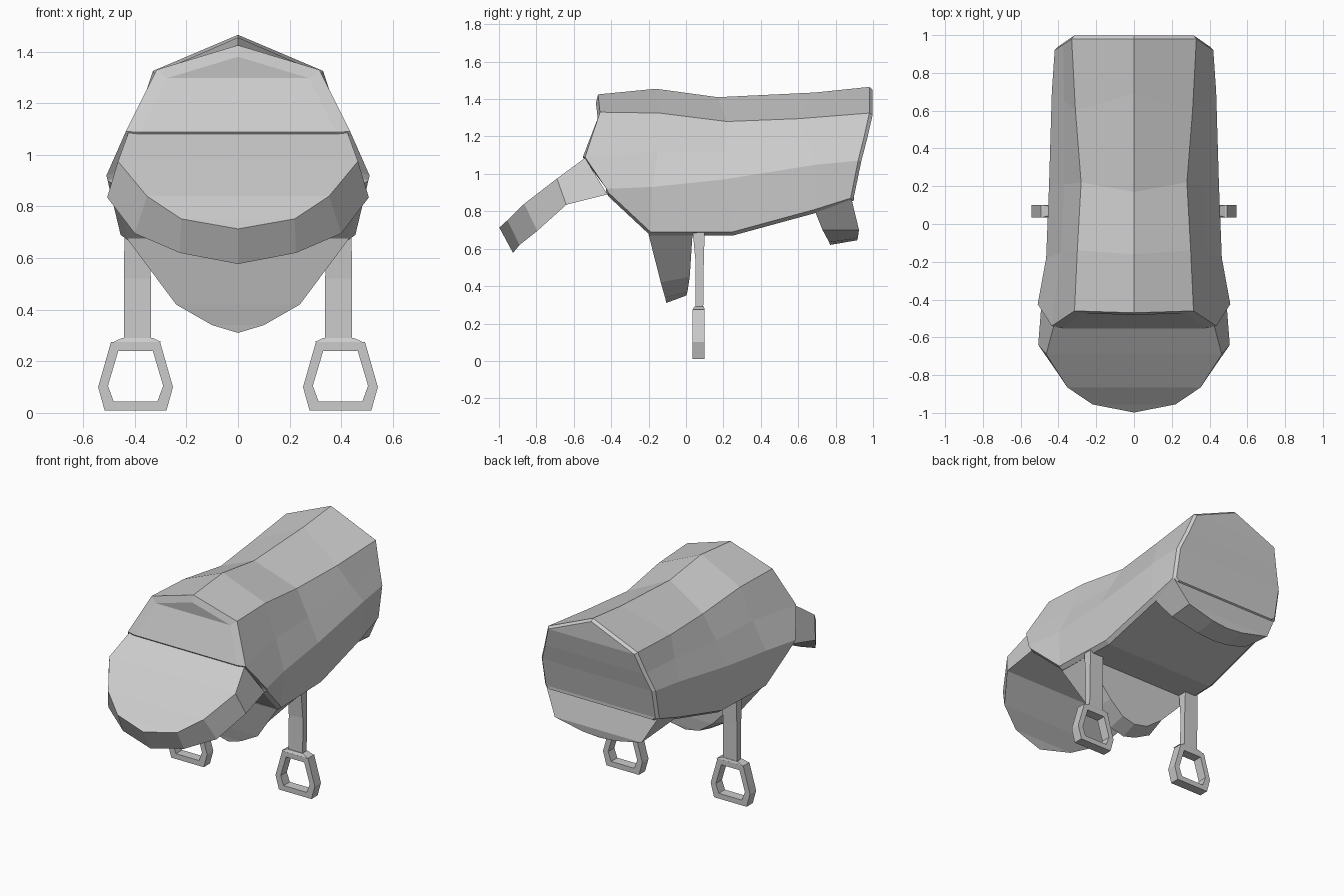
import bpy
import bmesh
from mathutils import Vector

cube = bpy.data.objects.get("Cube")
if cube:
    bpy.data.objects.remove(cube)

grey = bpy.data.materials.new("plain_grey")
grey.use_nodes = True
grey.diffuse_color = (0.6, 0.6, 0.6, 1)
grey.node_tree.nodes["Principled BSDF"].inputs["Base Color"].default_value = (0.6, 0.6, 0.6, 1)


def finish(name, bm):
    """Clean the mesh and turn it into a flat-shaded object."""
    bmesh.ops.remove_doubles(bm, verts=bm.verts, dist=0.0005)
    bmesh.ops.recalc_face_normals(bm, faces=bm.faces)
    mesh = bpy.data.meshes.new(name)
    bm.to_mesh(mesh)
    bm.free()
    mesh.materials.append(grey)
    obj = bpy.data.objects.new(name, mesh)
    bpy.context.collection.objects.link(obj)
    return obj


def add_face(bm, corners):
    unique = list(dict.fromkeys(corners))
    if len(unique) > 2:
        bm.faces.new(unique)


def mirrored_loft(name, rows):
    """Loft half outlines (x >= 0), mirror them, and cap both ends with level strips."""
    bm = bmesh.new()
    sides = []
    for row in rows:
        left = [bm.verts.new(p) for p in row]
        right = [v if abs(v.co.x) < 1e-5 else bm.verts.new((-v.co.x, v.co.y, v.co.z))
                 for v in left]
        sides.append((left, right))
    for (l0, r0), (l1, r1) in zip(sides, sides[1:]):
        for a, b in ((l0, l1), (r0, r1)):
            for i in range(len(a) - 1):
                add_face(bm, (a[i], a[i + 1], b[i + 1], b[i]))
        for i in (0, -1):
            add_face(bm, (l0[i], r0[i], r1[i], l1[i]))
    for left, right in (sides[0], sides[-1]):
        for i in range(len(left) - 1):
            add_face(bm, (left[i], left[i + 1], right[i + 1], right[i]))
    return finish(name, bm)


# Draped body: each section runs ridge, shoulder, upper side, widest point, lower edge
sections = [
    [(0, -.47, 1.425), (.315, -.46, 1.33), (.435, -.54, 1.09), (.51, -.425, .92), (.505, -.415, .90)],
    [(0, -.16, 1.455), (.30, -.14, 1.325), (.385, -.15, 1.12), (.465, -.18, .93), (.455, -.19, .69)],
    [(0, .17, 1.41), (.28, .22, 1.28), (.37, .21, 1.12), (.45, .20, .97), (.44, .25, .69)],
    [(0, .69, 1.435), (.31, .60, 1.295), (.37, .65, 1.17), (.435, .70, 1.05), (.43, .69, .81)],
    [(0, .98, 1.465), (.33, .98, 1.325), (.375, .95, 1.19), (.42, .92, 1.07), (.42, .88, .87)],
]
for s in sections:
    x, y, z = s[-1]
    s.append((x * .94, y, z - .02))


def rim(section, shrink, shift):
    """Narrower copy of an end section that forms its bordered edge."""
    return [(x * shrink, y + shift, 1.08 + (z - 1.08) * shrink) for x, y, z in section]


mirrored_loft("draped_body",
              [rim(sections[0], .87, -.012)] + sections + [rim(sections[-1], .96, .018)])

# Rounded chest guard
mirrored_loft("chest_guard", [
    [(.425, -.54, 1.085), (.465, -.69, .975), (.353, -.865, .84), (.22, -.955, .752), (0, -.998, .713)],
    [(.49, -.42, .89), (.507, -.64, .835), (.40, -.795, .695), (.225, -.89, .62), (0, -.925, .577)],
])

# Front and rear belly girths
mirrored_loft("front_girth", [
    [(.43, -.20, .675), (.24, -.135, .42), (.10, -.112, .34), (0, -.105, .31)],
    [(.43, .035, .68), (.21, .02, .45), (.10, .008, .37), (0, .003, .35)],
])
mirrored_loft("rear_girth", [
    [(.41, .69, .80), (.30, .73, .70), (.12, .765, .635), (0, .77, .62)],
    [(.41, .885, .865), (.32, .925, .70), (.12, .918, .655), (0, .915, .645)],
])


# Stirrups: an open six-sided ring on a hanging strap
def stirrup(name, side):
    bm = bmesh.new()
    outer = [(.095, .275), (.145, .10), (.12, .01)]
    inner = [(.067, .24), (.107, .105), (.085, .045)]
    loops = []
    for shape in (outer, inner):
        points = shape + [(-x, z) for x, z in reversed(shape)]
        for y in (.035, .10):
            loops.append([bm.verts.new((side * .397 + x, y, z)) for x, z in points])
    of, ob, nf, nb = loops
    for a, b in ((of, ob), (ob, nb), (nb, nf), (nf, of)):
        for i in range(len(a)):
            j = (i + 1) % len(a)
            bm.faces.new((a[i], a[j], b[j], b[i]))
    return finish(name, bm)


def tapered_block(name, side, levels):
    """Block through (half width, front, back, height) levels."""
    bm = bmesh.new()
    rings = []
    for half, front, back, z in levels:
        corners = ((-half, front), (half, front), (half, back), (-half, back))
        rings.append([bm.verts.new(Vector((side * .39 + x, y, z))) for x, y in corners])
    for a, b in zip(rings, rings[1:]):
        for i in range(4):
            j = (i + 1) % 4
            bm.faces.new((a[i], a[j], b[j], b[i]))
    bm.faces.new(rings[0])
    bm.faces.new(rings[-1])
    return finish(name, bm)


for label, side in (("left", 1), ("right", -1)):
    stirrup(label + "_stirrup", side)
    tapered_block(label + "_stirrup_collar", side,
                  [(.095, .035, .10, .274), (.06, .045, .095, .29)])
    tapered_block(label + "_stirrup_strap", side,
                  [(.052, .05, .092, .28), (.052, .052, .095, .52), (.05, .035, .10, .70)])
